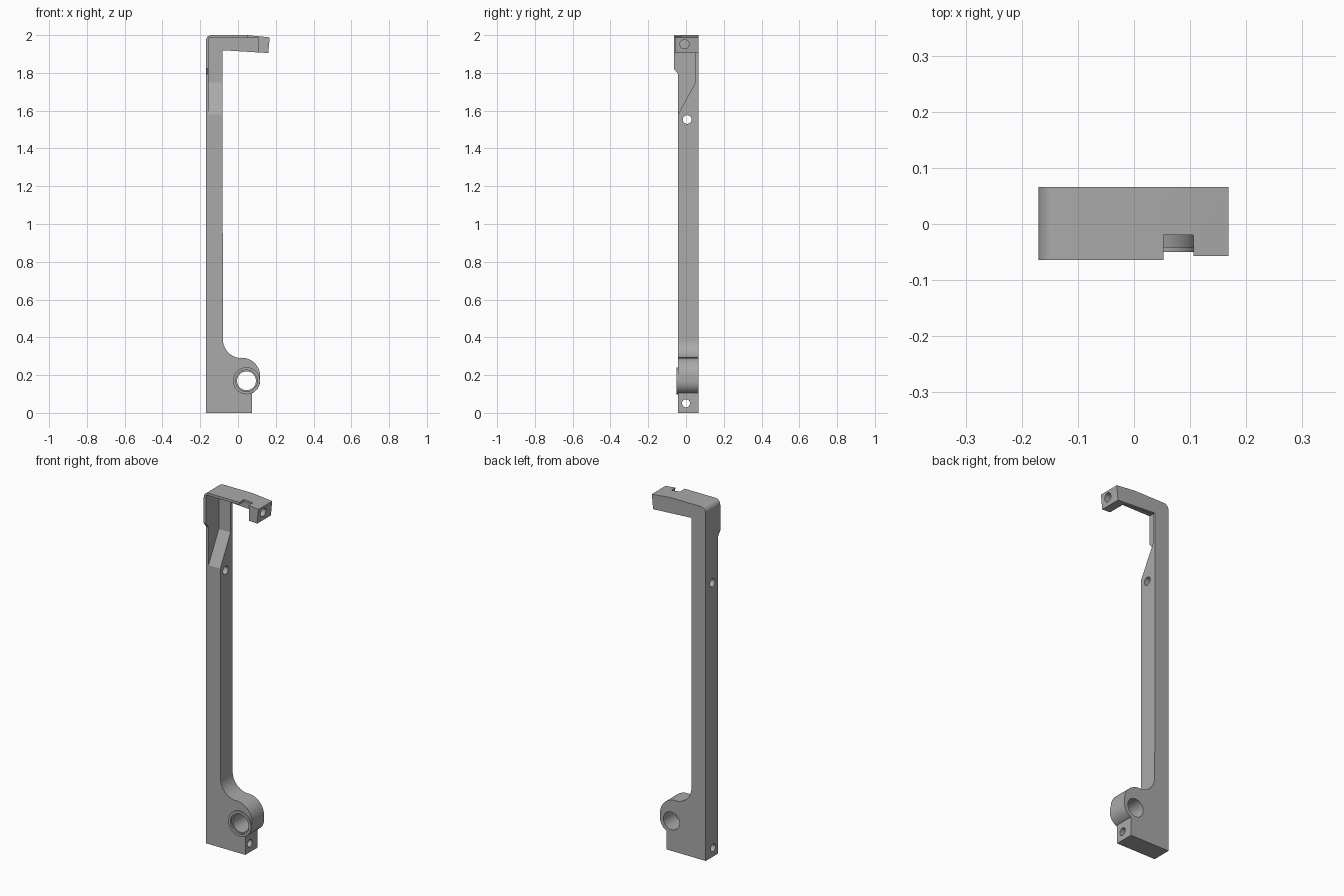
import bpy, bmesh, math

if "Cube" in bpy.data.objects:
    bpy.data.objects.remove(bpy.data.objects["Cube"])

GREY = (0.40, 0.40, 0.40, 1)
mat = bpy.data.materials.new("mid grey")
mat.use_nodes = True
mat.diffuse_color = GREY
mat.node_tree.nodes["Principled BSDF"].inputs["Base Color"].default_value = GREY


def prism(name, pts, lo, hi, axis):
    """Extrude a 2D outline: axis 'y' takes (x, z) points, axis 'x' takes (y, z) points."""
    def place(p, d):
        return (p[0], d, p[1]) if axis == 'y' else (d, p[0], p[1])
    bm = bmesh.new()
    a = [bm.verts.new(place(p, lo)) for p in pts]
    b = [bm.verts.new(place(p, hi)) for p in pts]
    n = len(pts)
    bm.faces.new(a)
    bm.faces.new(b[::-1])
    for i in range(n):
        bm.faces.new((a[i], b[i], b[(i + 1) % n], a[(i + 1) % n]))
    bmesh.ops.recalc_face_normals(bm, faces=bm.faces)
    me = bpy.data.meshes.new(name)
    bm.to_mesh(me)
    bm.free()
    me.materials.append(mat)
    ob = bpy.data.objects.new(name, me)
    bpy.context.collection.objects.link(ob)
    return ob


def arc(cx, cz, r, a0, a1, n):
    return [(cx + r * math.cos(math.radians(a0 + (a1 - a0) * i / n)),
             cz + r * math.sin(math.radians(a0 + (a1 - a0) * i / n))) for i in range(n + 1)]


def circle(cx, cz, r, n=40):
    return arc(cx, cz, r, 0, 360 * (n - 1) / n, n - 1)


def rect(a0, b0, a1, b1):
    return [(a0, b0), (a1, b0), (a1, b1), (a0, b1)]


def boolean(target, tool, operation):
    mod = target.modifiers.new(operation.lower(), 'BOOLEAN')
    mod.operation = operation
    mod.solver = 'EXACT'
    mod.object = tool
    bpy.context.view_layer.objects.active = target
    bpy.ops.object.modifier_apply(modifier=mod.name)
    bpy.data.objects.remove(tool)


HX, HZ = 0.045, 0.17   # pivot bore centre

# Whole side outline: foot, pivot boss, column and hooked top arm
outline = [(-0.17, 0), (0.075, 0), (0.075, 0.105)]
outline += arc(HX, HZ, 0.072, -60, 0, 10)
outline += arc(0.02, 0.195, 0.097, 0, 90, 16)
outline += arc(0.02, 0.39, 0.1, 270, 180, 14)[1:]
outline += [(-0.082, 1.92), (0.16, 1.905), (0.168, 1.988), (0.05, 2.0)]
outline += arc(-0.14, 1.97, 0.03, 90, 180, 8)
arm = prism("bracket_arm", outline, -0.064, 0.066, 'y')

# Slimmer front below the head, with a small chamfered step
trim = [(-0.2, -0.1), (-0.042, -0.1), (-0.042, 1.795), (-0.064, 1.822), (-0.2, 1.99)]
boolean(arm, prism("front_trim", trim, -0.3, 0.3, 'x'), 'DIFFERENCE')

# Hollow head leaving thin left, back and top walls
pocket = [(-0.2, 1.29), (-0.042, 1.58), (0.05, 1.75), (0.05, 1.986), (-0.2, 1.986)]
boolean(arm, prism("head_pocket", pocket, -0.155, 0.108, 'x'), 'DIFFERENCE')

# Notch in the top wall and set-back end block
boolean(arm, prism("top_notch", rect(0.053, 1.95, 0.106, 2.1), -0.2, -0.02, 'y'), 'DIFFERENCE')
boolean(arm, prism("end_trim", rect(0.106, 1.8, 0.3, 2.1), -0.2, -0.057, 'y'), 'DIFFERENCE')

# Raised ring, bore and countersink of the pivot
boolean(arm, prism("pivot_ring", circle(HX, HZ, 0.0715, 48), -0.05, 0.0, 'y'), 'UNION')
boolean(arm, prism("pivot_bore", circle(HX, HZ, 0.05, 48), -0.2, 0.2, 'y'), 'DIFFERENCE')
boolean(arm, prism("pivot_counterbore", circle(HX, HZ, 0.057, 48), -0.2, -0.04, 'y'), 'DIFFERENCE')

# Cross holes: foot, column and end block
for y, z, r, x0, x1 in [(0.0, 0.05, 0.021, -0.3, 0.3),
                        (0.006, 1.553, 0.023, -0.3, 0.3),
                        (-0.008, 1.952, 0.024, 0.09, 0.3)]:
    boolean(arm, prism("cross_hole", circle(y, z, r, 28), x0, x1, 'x'), 'DIFFERENCE')

# Smooth the rounded surfaces, keep edges crisp
bpy.ops.object.select_all(action='DESELECT')
arm.select_set(True)
bpy.context.view_layer.objects.active = arm
bpy.ops.object.shade_smooth_by_angle(angle=math.radians(25))
